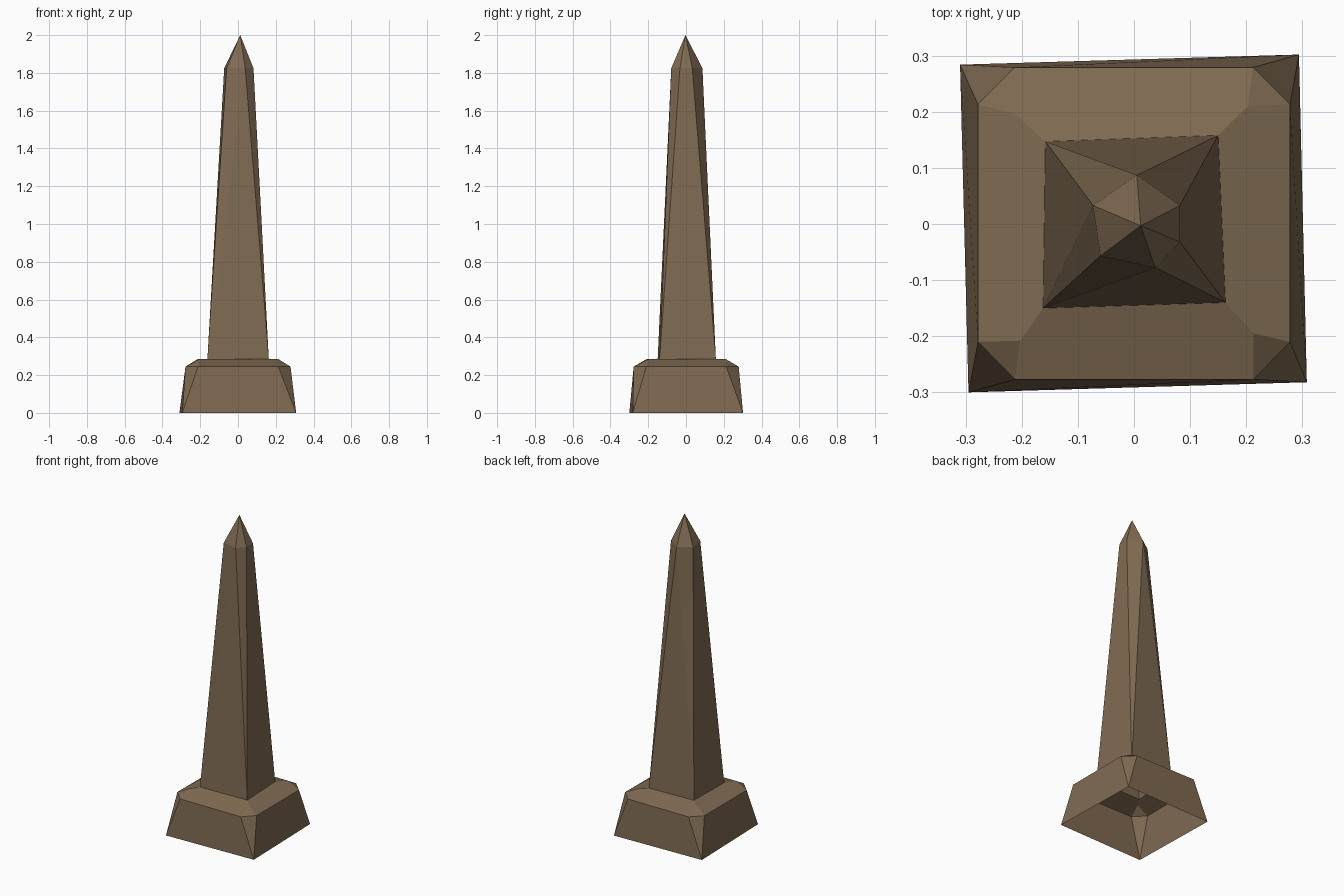
import bpy

if "Cube" in bpy.data.objects:
    bpy.data.objects.remove(bpy.data.objects["Cube"])

stone = bpy.data.materials.new("brown stone")
stone.diffuse_color = (0.215, 0.145, 0.085, 1)
stone.use_nodes = True
stone.node_tree.nodes["Principled BSDF"].inputs["Base Color"].default_value = stone.diffuse_color


def ring(points, z):
    return [(x, y, z) for x, y in points]


def make(name, verts, faces):
    mesh = bpy.data.meshes.new(name)
    mesh.from_pydata(verts, [], faces)
    mesh.materials.append(stone)
    mesh.update()
    obj = bpy.data.objects.new(name, mesh)
    bpy.context.collection.objects.link(obj)
    return obj


# All rings run anticlockwise from the front left corner
foot = [(-0.295, -0.30), (0.308, -0.282), (0.294, 0.302), (-0.31, 0.284)]
shoulder = [(-0.278, -0.21), (-0.212, -0.277), (0.213, -0.277), (0.278, -0.21),
            (0.278, 0.213), (0.212, 0.279), (-0.212, 0.279), (-0.278, 0.213)]
lip = [(-0.203, -0.208), (0.213, -0.195), (0.203, 0.21), (-0.213, 0.197)]
shaft_foot = [(-0.162, -0.15), (0.163, -0.14), (0.15, 0.158), (-0.158, 0.147)]

# Pedestal: square foot, chamfered shoulder, sloped top around the shaft (open below)
verts = ring(foot, 0) + ring(shoulder, 0.245) + ring(lip, 0.285) + ring(shaft_foot, 0.285)
faces = []
for i in range(4):
    j = (i + 1) % 4
    left, right = 4 + 2 * i + 1, 4 + 2 * j
    faces += [
        (i, j, right, left),                                  # side wall
        (i, left, left - 1),                                  # corner chamfer
        (left, right, 12 + j, 16 + j, 16 + i, 12 + i),        # sloped top
        (left - 1, left, 12 + i),                             # top corner
    ]
make("pedestal", verts, faces)

# Shaft: square foot tapering to an uneven six-sided ring, with a pointed cap
neck = [(-0.06, -0.057), (0.038, -0.078), (0.082, -0.032),
        (0.082, 0.033), (0.005, 0.087), (-0.073, 0.033)]
verts = ring(shaft_foot, 0.285) + ring(neck, 1.825) + [(0.012, -0.003, 2.0)]
faces = [(0, 1, 5), (0, 5, 4),                 # front
         (1, 6, 5), (1, 2, 7, 6),              # right
         (2, 8, 7), (2, 3, 8),                 # back
         (3, 9, 8), (3, 0, 9), (0, 4, 9)]      # left
faces += [(4 + i, 4 + (i + 1) % 6, 10) for i in range(6)]
make("shaft", verts, faces)
